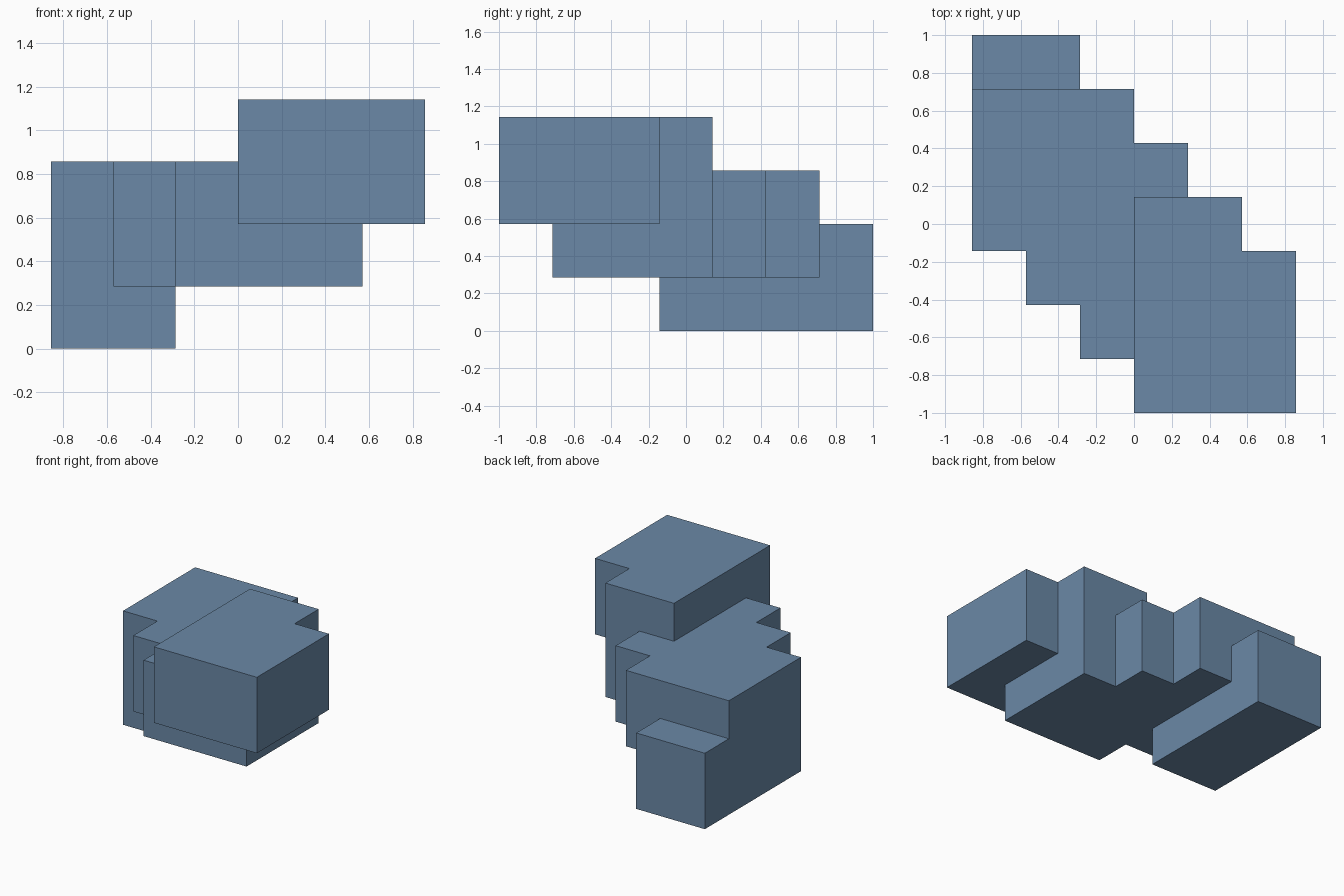
import bpy, bmesh
from mathutils import Vector

cube = bpy.data.objects.get("Cube")
if cube:
    bpy.data.objects.remove(cube, do_unlink=True)

UNIT = 2 / 7  # size of one cell

# Blocks in cells: x range, y range, z range
BLOCKS = [
    ((-3, -1), (3, 7), (0, 2)),    # lower slab
    ((-3, 0), (3, 6), (1, 3)),     # middle slab, three diagonal steps
    ((-2, 1), (2, 5), (1, 3)),
    ((-1, 2), (1, 4), (1, 3)),
    ((0, 2), (0, 4), (2, 4)),      # upper slab with notched corner
    ((0, 3), (0, 3), (2, 4)),
]

# Blue-grey colour
blue = bpy.data.materials.new("slate_blue")
blue.use_nodes = True
colour = (0.145, 0.248, 0.385, 1)
blue.diffuse_color = colour
blue.node_tree.nodes["Principled BSDF"].inputs["Base Color"].default_value = colour

# Union of the blocks as a set of cells
cells = {(x, y, z) for bx, by, bz in BLOCKS
         for x in range(*bx) for y in range(*by) for z in range(*bz)}

# Outer skin: one face wherever a filled cell meets an empty one
bm = bmesh.new()
for cell in cells:
    centre = Vector(cell) + Vector((0.5, -3, 0.5))
    for axis in range(3):
        for sign in (-1, 1):
            normal = Vector((0, 0, 0))
            normal[axis] = sign
            if tuple(int(c + n) for c, n in zip(cell, normal)) in cells:
                continue
            u = Vector((0, 0, 0))
            u[(axis + 1) % 3] = 0.5
            v = normal.cross(u)
            mid = centre + normal / 2
            bm.faces.new([bm.verts.new((mid + a * u + b * v) * UNIT)
                          for a, b in ((-1, -1), (1, -1), (1, 1), (-1, 1))])

# Weld the skin and merge flat areas into single faces
bmesh.ops.remove_doubles(bm, verts=bm.verts, dist=0.001)
bmesh.ops.dissolve_limit(bm, angle_limit=0.01, verts=bm.verts, edges=bm.edges)
bmesh.ops.recalc_face_normals(bm, faces=bm.faces)

mesh = bpy.data.meshes.new("stepped_block")
bm.to_mesh(mesh)
bm.free()
mesh.materials.append(blue)
bpy.context.collection.objects.link(bpy.data.objects.new("stepped_block", mesh))
